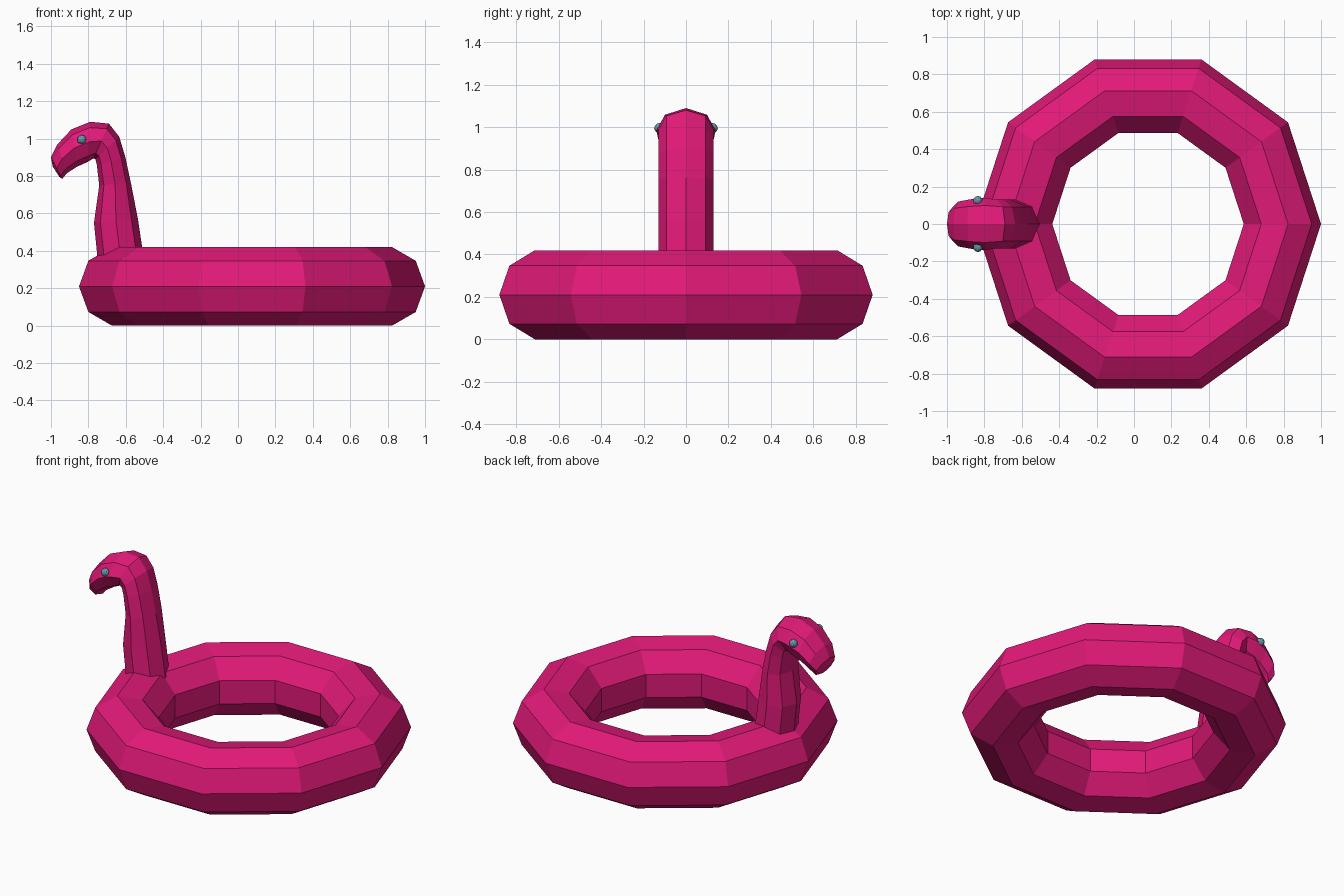
import bpy, bmesh, math
from mathutils import Vector

if "Cube" in bpy.data.objects:
    bpy.data.objects.remove(bpy.data.objects["Cube"])


def material(name, color):
    m = bpy.data.materials.new(name)
    m.diffuse_color = (*color, 1)
    m.use_nodes = True
    m.node_tree.nodes["Principled BSDF"].inputs["Base Color"].default_value = m.diffuse_color
    return m


pink = material("pink_vinyl", (0.76, 0.01, 0.19))
blue = material("eye_blue", (0.15, 0.33, 0.43))

# Inflated ring: ten segments with a nine-sided section
bpy.ops.mesh.primitive_torus_add(major_segments=10, minor_segments=9,
                                 major_radius=0.712, minor_radius=0.213,
                                 location=(0.075, 0, 0.21))
ring = bpy.context.object
ring.name = "float_ring"
ring.data.materials.append(pink)

# Neck and head: octagonal sections (back x, z, front x, z, half width)
sections = [
    (-0.505, 0.37, -0.75, 0.35, 0.13),
    (-0.535, 0.57, -0.77, 0.55, 0.13),
    (-0.572, 0.76, -0.742, 0.75, 0.13),
    (-0.602, 0.90, -0.755, 0.86, 0.13),
    (-0.635, 1.01, -0.762, 0.89, 0.13),
    (-0.69, 1.08, -0.772, 0.895, 0.13),
    (-0.79, 1.09, -0.805, 0.875, 0.14),
    (-0.89, 1.05, -0.86, 0.85, 0.132),
    (-0.965, 0.97, -0.915, 0.815, 0.12),
    (-1.0, 0.90, -0.94, 0.785, 0.09),
    (-0.99, 0.85, -0.955, 0.795, 0.05),
]
SIDES = 8
bm = bmesh.new()
loops = []
for bx, bz, fx, fz, width in sections:
    back, front = Vector((bx, 0, bz)), Vector((fx, 0, fz))
    mid, half = (back + front) / 2, (back - front) / 2
    loops.append([bm.verts.new(mid + half * math.cos(a) + Vector((0, width * math.sin(a), 0)))
                  for a in (2 * math.pi * i / SIDES for i in range(SIDES))])
for a, b in zip(loops, loops[1:]):
    for i in range(SIDES):
        j = (i + 1) % SIDES
        bm.faces.new((a[i], a[j], b[j], b[i]))
bm.faces.new(loops[0])
bm.faces.new(loops[-1])
bmesh.ops.recalc_face_normals(bm, faces=bm.faces)
mesh = bpy.data.meshes.new("neck_and_head")
bm.to_mesh(mesh)
bm.free()
mesh.materials.append(pink)
bpy.context.collection.objects.link(bpy.data.objects.new("neck_and_head", mesh))

# Eyes on both sides of the head
for name, side in (("eye_front", -1), ("eye_back", 1)):
    bpy.ops.mesh.primitive_ico_sphere_add(subdivisions=2, radius=0.025,
                                          location=(-0.835, side * 0.125, 0.995))
    eye = bpy.context.object
    eye.name = name
    eye.data.materials.append(blue)
